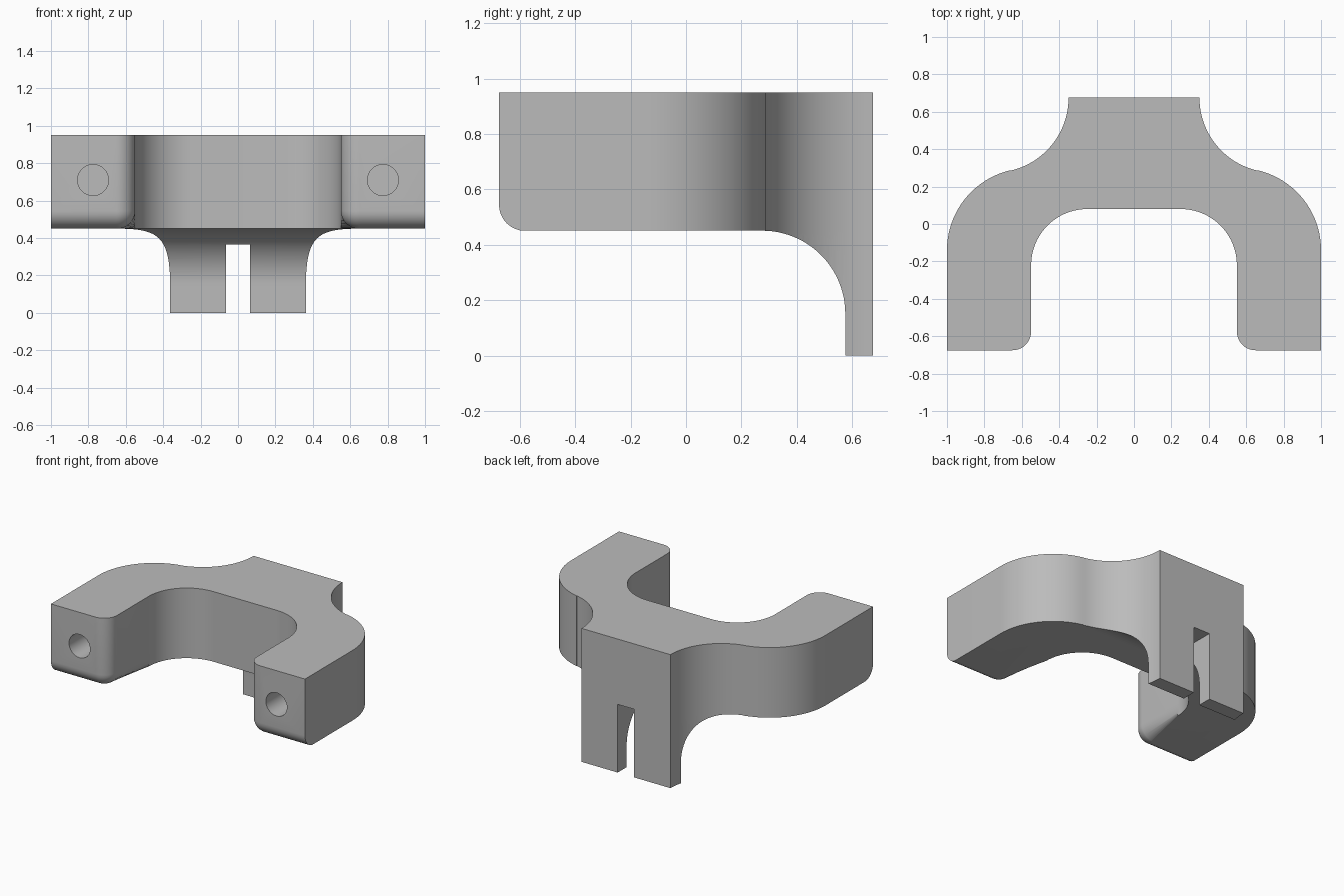
import bpy, bmesh
from math import sin, cos, radians, pi

if "Cube" in bpy.data.objects:
    bpy.data.objects.remove(bpy.data.objects["Cube"])

grey = bpy.data.materials.new("plain grey")
grey.use_nodes = True
colour = (0.5, 0.5, 0.5, 1)
grey.diffuse_color = colour
grey.node_tree.nodes["Principled BSDF"].inputs["Base Color"].default_value = colour


def arc(cx, cy, r, start, end, n=20):
    angles = [radians(start + (end - start) * i / n) for i in range(n + 1)]
    return [(cx + r * cos(a), cy + r * sin(a)) for a in angles]


def loft(name, rings):
    """Closed solid through rings that share the same point count."""
    bm = bmesh.new()
    loops = [[bm.verts.new(p) for p in ring] for ring in rings]
    for low, high in zip(loops, loops[1:]):
        for i in range(len(low)):
            j = (i + 1) % len(low)
            bm.faces.new((low[i], low[j], high[j], high[i]))
    bm.faces.new(loops[0][::-1])
    bm.faces.new(loops[-1])
    bmesh.ops.recalc_face_normals(bm, faces=bm.faces)
    mesh = bpy.data.meshes.new(name)
    bm.to_mesh(mesh)
    bm.free()
    obj = bpy.data.objects.new(name, mesh)
    bpy.context.collection.objects.link(obj)
    mesh.materials.append(grey)
    return obj


def outline(inset):
    """Plan of the bracket; inset pulls in the arm tips for the lower rounding."""
    half = arc(0.75, 0.675, 0.4, 180, 257)            # neck
    half += arc(0.561, -0.14, 0.439, 77, 0)           # shoulder
    half += [(1, -0.675 + inset)]                     # arm tip
    half += arc(0.65, -0.575, 0.1 - inset, 270, 180, 12)
    half += arc(0.25, -0.22, 0.3, 0, 90)              # inner bend
    return half + [(-x, y) for x, y in reversed(half)]


# Bracket body with rounded lower arm tips
steps = [(0, 0.095)]
for i in range(9):
    a = i / 8 * pi / 2
    steps.append((0.45 + 0.095 * (1 - cos(a)), 0.095 * (1 - sin(a))))
steps.append((0.95, 0))
bracket = loft("bracket", [[(x, y, z) for x, y in outline(d)] for z, d in steps])

# Space under the arms, curving down into the rear tab
under = [(-1, -0.1), (-1, 0.451)] + arc(0.275, 0.151, 0.3, 90, 0, 24) + [(0.575, -0.1)]
under_cutter = loft("under_cutter", [[(x, y, z) for y, z in under] for x in (-1.2, 1.2)])

# Slot in the rear tab
slot = [(-0.065, 0.485), (0.065, 0.485), (0.065, 0.8), (-0.065, 0.8)]
slot_cutter = loft("slot_cutter", [[(x, y, z) for x, y in slot] for z in (-0.1, 0.485)])

# Bolt holes in the arm tips
cutters = [under_cutter, slot_cutter]
for side in (-1, 1):
    circle = arc(0.775 * side, 0.71, 0.083, 0, 360, 32)[:-1]
    cutters.append(loft("hole_cutter", [[(x, y, z) for x, z in circle] for y in (-0.8, -0.2)]))

bpy.context.view_layer.objects.active = bracket
for cutter in cutters:
    mod = bracket.modifiers.new(cutter.name, "BOOLEAN")
    mod.operation = "DIFFERENCE"
    mod.solver = "EXACT"
    mod.object = cutter
    bpy.ops.object.modifier_apply(modifier=mod.name)
    bpy.data.objects.remove(cutter)

bpy.ops.object.select_all(action="DESELECT")
bracket.select_set(True)
bpy.ops.object.shade_smooth_by_angle(angle=radians(30))
